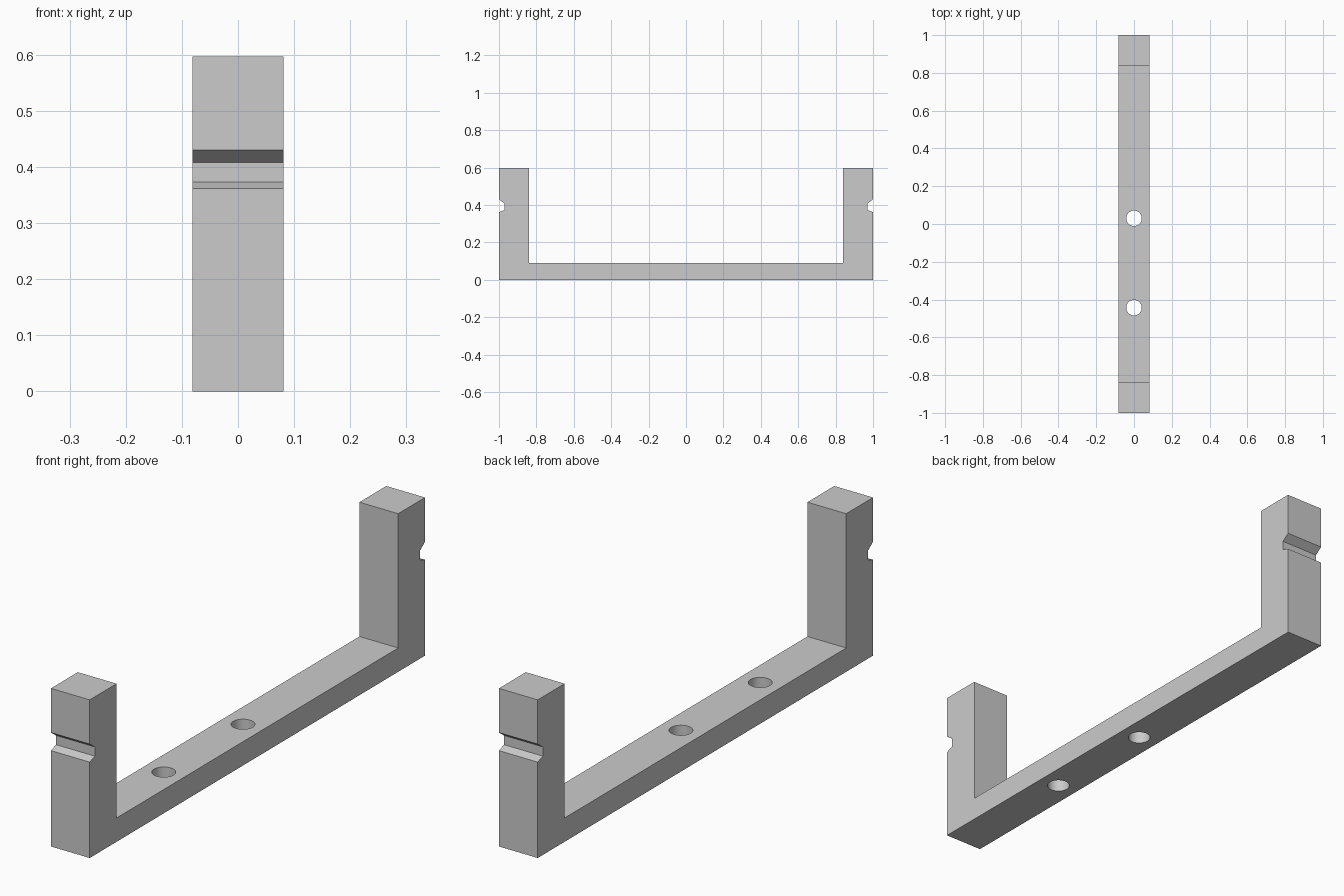
import bpy
import bmesh
import math

cube = bpy.data.objects.get("Cube")
if cube:
    bpy.data.objects.remove(cube, do_unlink=True)

HALF_WIDTH = 0.081
HEIGHT = 0.597
BASE_TOP = 0.09
LEG_INNER = 0.84
NOTCH_FLOOR = 0.97
HOLE_RADIUS = 0.041

grey = bpy.data.materials.new("plain grey")
grey.use_nodes = True
colour = (0.6, 0.6, 0.6, 1)
grey.diffuse_color = colour
grey.node_tree.nodes["Principled BSDF"].inputs["Base Color"].default_value = colour

# Half outline of the bracket: base, notched outer face, leg top, inner corner
half = [(1, 0), (1, 0.362), (NOTCH_FLOOR, 0.373), (NOTCH_FLOOR, 0.408),
        (1, 0.43), (1, HEIGHT), (LEG_INNER, HEIGHT), (LEG_INNER, BASE_TOP)]
outline = half + [(-y, z) for y, z in reversed(half)]

# Bracket body extruded across its width
bm = bmesh.new()
face = bm.faces.new([bm.verts.new((-HALF_WIDTH, y, z)) for y, z in outline])
extruded = bmesh.ops.extrude_face_region(bm, geom=[face])
moved = [v for v in extruded["geom"] if isinstance(v, bmesh.types.BMVert)]
bmesh.ops.translate(bm, verts=moved, vec=(2 * HALF_WIDTH, 0, 0))
bmesh.ops.recalc_face_normals(bm, faces=bm.faces)
mesh = bpy.data.meshes.new("bracket")
bm.to_mesh(mesh)
bm.free()
mesh.materials.append(grey)
bracket = bpy.data.objects.new("bracket", mesh)
bpy.context.collection.objects.link(bracket)


def drill_hole(y):
    """Cut a round vertical hole through the base."""
    bpy.ops.mesh.primitive_cylinder_add(
        vertices=48, radius=HOLE_RADIUS, depth=0.3, location=(0, y, BASE_TOP / 2))
    cutter = bpy.context.object
    cutter.name = "hole_cutter"
    cutter.hide_render = True
    cutter.data.materials.append(grey)
    cut = bracket.modifiers.new("hole", "BOOLEAN")
    cut.operation = "DIFFERENCE"
    cut.solver = "EXACT"
    cut.object = cutter
    bpy.ops.object.select_all(action="DESELECT")
    bracket.select_set(True)
    bpy.context.view_layer.objects.active = bracket
    bpy.ops.object.modifier_apply(modifier=cut.name)
    bpy.data.objects.remove(cutter, do_unlink=True)


# Screw holes
for hole_y in (0.03, -0.443):
    drill_hole(hole_y)

# Smooth hole walls, sharp edges elsewhere
bpy.ops.object.shade_smooth_by_angle(angle=math.radians(15))
